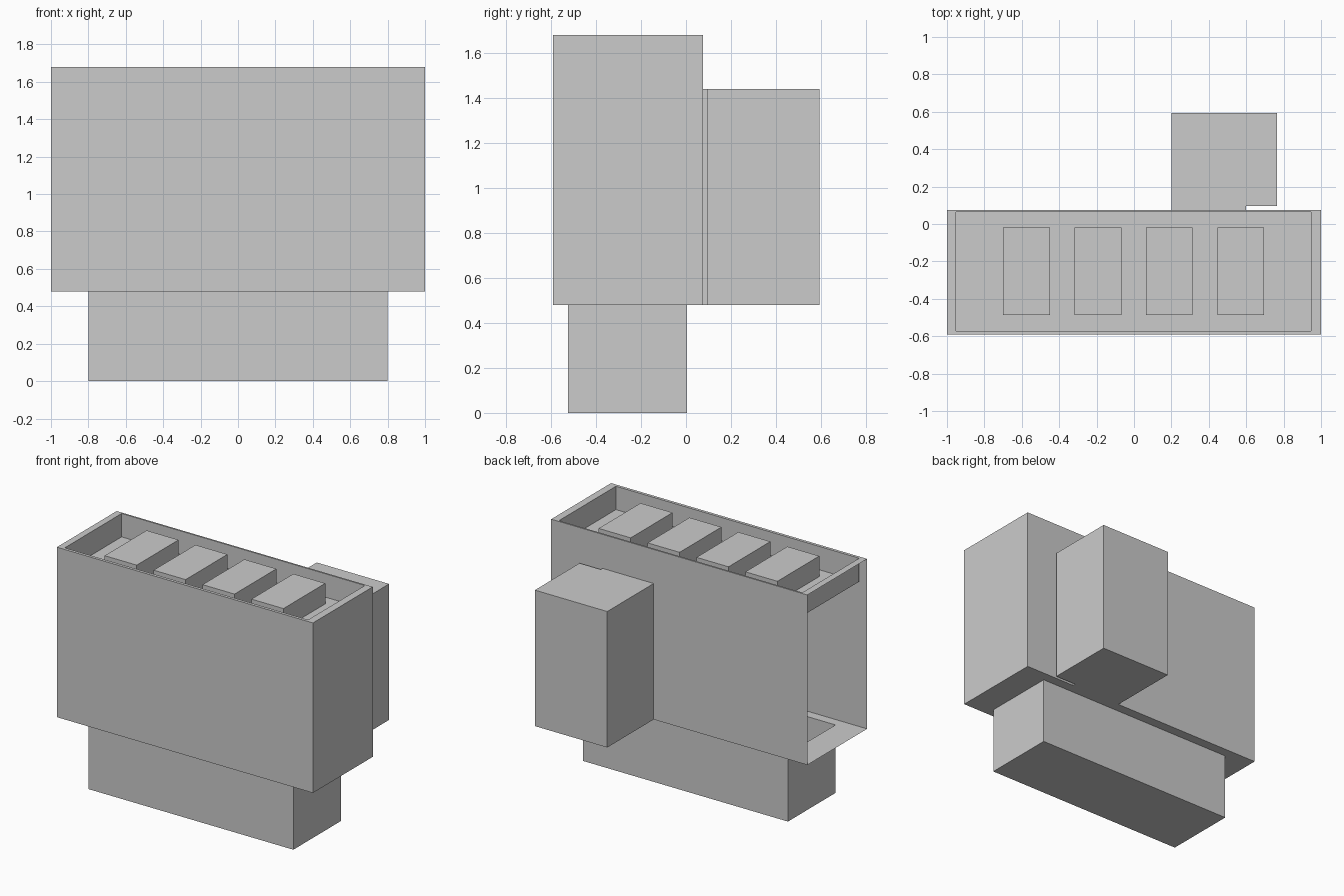
import bpy, bmesh

if "Cube" in bpy.data.objects:
    bpy.data.objects.remove(bpy.data.objects["Cube"])


def rect(x0, x1, y0, y1):
    # sides in order: front, right, back, left
    return [(x0, y0), (x1, y0), (x1, y1), (x0, y1)]


class Shell:
    """Collects flat faces and turns them into one object."""
    def __init__(self, name):
        self.name, self.bm = name, bmesh.new()

    def face(self, *pts):
        self.bm.faces.new([self.bm.verts.new(p) for p in pts])

    def walls(self, loop, z0, z1, skip=(), inward=False):
        for i, a in enumerate(loop):
            if i in skip:
                continue
            b = loop[(i + 1) % len(loop)]
            if inward:
                a, b = b, a
            self.face((*a, z0), (*b, z0), (*b, z1), (*a, z1))

    def cap(self, loop, z, up=True):
        pts = [(*p, z) for p in loop]
        self.face(*(pts if up else pts[::-1]))

    def ring(self, outer, inner, z, up=True):
        for i in range(len(outer)):
            j = (i + 1) % len(outer)
            q = [(*p, z) for p in (outer[i], outer[j], inner[j], inner[i])]
            self.face(*(q if up else q[::-1]))

    def done(self):
        bmesh.ops.remove_doubles(self.bm, verts=self.bm.verts, dist=1e-5)
        mesh = bpy.data.meshes.new(self.name)
        self.bm.to_mesh(mesh)
        self.bm.free()
        bpy.context.collection.objects.link(bpy.data.objects.new(self.name, mesh))


Z_BODY, Z_TOP, Z_REAR, Z_FLOOR = 0.48, 1.68, 1.44, 1.515
Y_BACK = 0.075
body_rect = rect(-1, 1, -0.592, Y_BACK)
base_rect = rect(-0.8, 0.8, -0.525, 0.005)
tray_rect = rect(-0.953, 0.947, -0.571, 0.063)

# Main body: hollow shell, open at the left end
body = Shell("body")
body.walls(body_rect, Z_BODY, Z_TOP, skip=(2, 3))
body.ring(body_rect, tray_rect, Z_TOP)
body.ring(body_rect, base_rect, Z_BODY, up=False)
# Back wall, with an opening into the rear box
for x0, x1, z0 in ((-1, 0.2, Z_BODY), (0.2, 0.6, Z_REAR), (0.6, 1, Z_BODY)):
    body.face((x1, Y_BACK, z0), (x0, Y_BACK, z0),
              (x0, Y_BACK, Z_TOP), (x1, Y_BACK, Z_TOP))
body.done()

# Sunken tray in the top
tray = Shell("top_tray")
tray.walls(tray_rect, Z_FLOOR, Z_TOP, inward=True)
tray.cap(tray_rect, Z_FLOOR)
tray.done()

# Base, open into the body
base = Shell("base")
base.walls(base_rect, 0, Z_BODY)
base.cap(base_rect, 0, up=False)
base.done()

# Rear box with its narrow neck
rear_loop = [(0.2, Y_BACK), (0.6, Y_BACK), (0.6, 0.095),
             (0.765, 0.095), (0.765, 0.593), (0.2, 0.593)]
rear = Shell("rear_box")
rear.walls(rear_loop, Z_BODY, Z_REAR, skip=(0,))
rear.cap(rear_loop, Z_REAR)
rear.cap(rear_loop, Z_BODY, up=False)
rear.done()

# Four blocks standing in the tray
for i in range(4):
    x = -0.7 + i * 0.382
    block_rect = rect(x, x + 0.25, -0.487, -0.02)
    block = Shell(f"tray_block_{i + 1}")
    block.walls(block_rect, Z_FLOOR, 1.66)
    block.cap(block_rect, 1.66)
    block.done()
